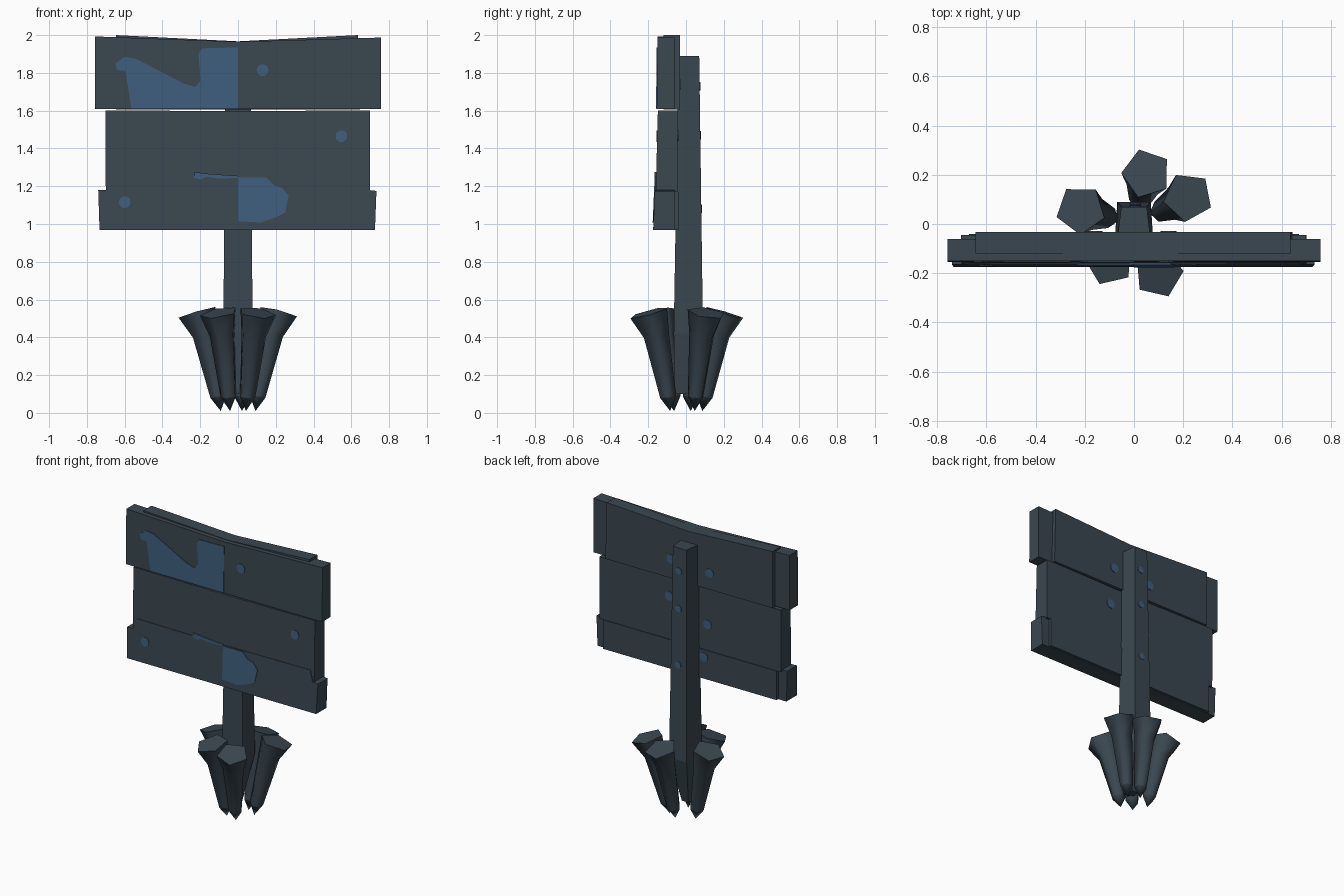
import bpy, bmesh, math
from mathutils import Vector

if "Cube" in bpy.data.objects:
    bpy.data.objects.remove(bpy.data.objects["Cube"])


def material(name, rgb):
    m = bpy.data.materials.new(name)
    m.diffuse_color = (*rgb, 1)
    m.use_nodes = True
    m.node_tree.nodes["Principled BSDF"].inputs["Base Color"].default_value = m.diffuse_color
    return m


WOOD = material("dark slate", (0.042, 0.063, 0.080))
BLUE = material("dull blue", (0.051, 0.112, 0.202))


def finish(bm, name, mat):
    bmesh.ops.recalc_face_normals(bm, faces=bm.faces[:])
    me = bpy.data.meshes.new(name)
    bm.to_mesh(me)
    bm.free()
    me.materials.append(mat)
    ob = bpy.data.objects.new(name, me)
    bpy.context.collection.objects.link(ob)
    return ob


def slab(name, outline, front, back, mat=WOOD):
    """Extrude an x-z outline between two depths, each a function of z."""
    bm = bmesh.new()
    a = [bm.verts.new((x, front(z), z)) for x, z in outline]
    b = [bm.verts.new((x, back(z), z)) for x, z in outline]
    bm.faces.new(a)
    bm.faces.new(b[::-1])
    for i in range(len(a)):
        j = (i + 1) % len(a)
        bm.faces.new((a[i], b[i], b[j], a[j]))
    return finish(bm, name, mat)


def loft(name, rings, tip=None, smooth=False):
    """Skin a stack of rings, capped at the top and closed below."""
    bm = bmesh.new()
    rs = [[bm.verts.new(p) for p in r] for r in rings]
    n = len(rs[0])
    for lo, hi in zip(rs, rs[1:]):
        for i in range(n):
            bm.faces.new((lo[i], lo[(i + 1) % n], hi[(i + 1) % n], hi[i])).smooth = smooth
    cap = bm.faces.new(rs[-1])
    for e in cap.edges:
        e.smooth = False
    if tip:
        t = bm.verts.new(tip)
        for i in range(n):
            bm.faces.new((rs[0][i], t, rs[0][(i + 1) % n])).smooth = smooth
        for i in range(n):
            bm.edges.get((rs[0][i], rs[0][(i + 1) % n])).smooth = False
    else:
        bm.faces.new(rs[0][::-1])
    return finish(bm, name, WOOD)


def flat(y):
    return lambda z: y


def line(z0, y0, z1, y1):
    return lambda z: y0 + (y1 - y0) * (z - z0) / (z1 - z0)


# Planks
top_front = line(1.61, -0.155, 2.0, -0.15)
mid_front = line(1.18, -0.160, 1.6, -0.149)
low_front = line(0.97, -0.174, 1.18, -0.165)
slab("top_plank", [(-0.757, 1.61), (0.757, 1.61), (0.757, 1.987), (0, 1.965), (-0.757, 1.993)],
     top_front, flat(-0.06))
slab("top_backing", [(-0.645, 1.605), (0.645, 1.605), (0.635, 2.0), (0, 1.967), (-0.645, 2.0)],
     flat(-0.12), flat(-0.033))
slab("middle_plank", [(-0.70, 1.17), (0.70, 1.17), (0.698, 1.602), (0, 1.597), (-0.702, 1.602)],
     mid_front, flat(-0.045))
slab("bottom_plank", [(-0.733, 0.967), (0.725, 0.967), (0.733, 1.175), (0.69, 1.18),
                      (0.67, 1.255), (0, 1.25), (-0.67, 1.255), (-0.69, 1.18), (-0.74, 1.18)],
     low_front, flat(-0.06))
slab("bottom_backing", [(-0.67, 0.968), (0.67, 0.968), (0.67, 1.17), (-0.67, 1.17)],
     flat(-0.13), flat(-0.04))

# Post
post = [(0.10, 0.035, 0.025, -0.06, 0.01), (0.42, 0.078, 0.068, -0.065, 0.09),
        (1.89, 0.065, 0.052, -0.04, 0.07)]
loft("post", [[(-w, f, z), (w, f, z), (v, b, z), (-v, b, z)] for z, w, v, f, b in post])


# Painted patches and nail heads: thin plates following the surface
def plate(name, outline, surface, side):
    slab(name, outline, lambda z: surface(z) + side * 0.004,
         lambda z: surface(z) - side * 0.002, BLUE)


def nail(name, x, z, surface, side, r=0.032):
    pts = [(x + r * math.cos(i * math.pi / 5), z + r * math.sin(i * math.pi / 5)) for i in range(10)]
    plate(name, pts, surface, side)


plate("top_patch", [(-0.565, 1.612), (0, 1.612), (0, 1.935), (-0.19, 1.93), (-0.21, 1.90),
                    (-0.197, 1.76), (-0.225, 1.725), (-0.29, 1.745), (-0.54, 1.875),
                    (-0.60, 1.885), (-0.65, 1.85), (-0.64, 1.815), (-0.595, 1.81)], top_front, -1)
plate("bottom_patch", [(0, 1.015), (0.12, 1.008), (0.20, 1.035), (0.25, 1.06), (0.268, 1.15),
                       (0.235, 1.19), (0.19, 1.205), (0.15, 1.245), (0, 1.245)], low_front, -1)
plate("chip_patch", [(-0.23, 1.275), (-0.15, 1.265), (0, 1.255), (0, 1.244), (-0.10, 1.24),
                     (-0.17, 1.25), (-0.20, 1.235), (-0.235, 1.245)], flat(-0.162), -1)
for x, z, s in [(0.13, 1.815, top_front), (0.547, 1.465, mid_front), (-0.60, 1.115, low_front)]:
    nail("front_nail", x, z, s, -1)
for x, z, y in [(-0.16, 1.72, -0.033), (0.14, 1.74, -0.033), (0.16, 1.47, -0.045),
                (-0.135, 1.35, -0.045), (-0.11, 1.12, -0.04)]:
    nail("back_nail", x, z, flat(y), 1)
for z in (1.73, 1.47, 1.08):
    nail("post_nail", 0.005, z, line(0.42, 0.09, 1.89, 0.07), 1, 0.024)


# Five-sided stakes fanning out around the post foot
def stake(cx, cy, ang):
    out = Vector((cx, cy)).normalized()

    def ring(f, r, z, tilt):
        pts = []
        for k in range(5):
            a = math.radians(ang + 72 * k)
            d = Vector((math.cos(a), math.sin(a))) * r
            pts.append((cx * f + d.x, cy * f + d.y, z - tilt * d.dot(out)))
        return pts

    loft("stake", [ring(0.48, 0.044, 0.085, 0.15), ring(0.79, 0.07, 0.41, 0.2),
                   ring(1.0, 0.102, 0.53, 0.3)],
         tip=(cx * 0.42, cy * 0.42, 0.01), smooth=True)


for c in [(-0.217, 0.058, 197), (0.05, 0.205, 107), (0.22, 0.11, 119),
          (-0.10, -0.15, 247), (0.10, -0.20, 293)]:
    stake(*c)
